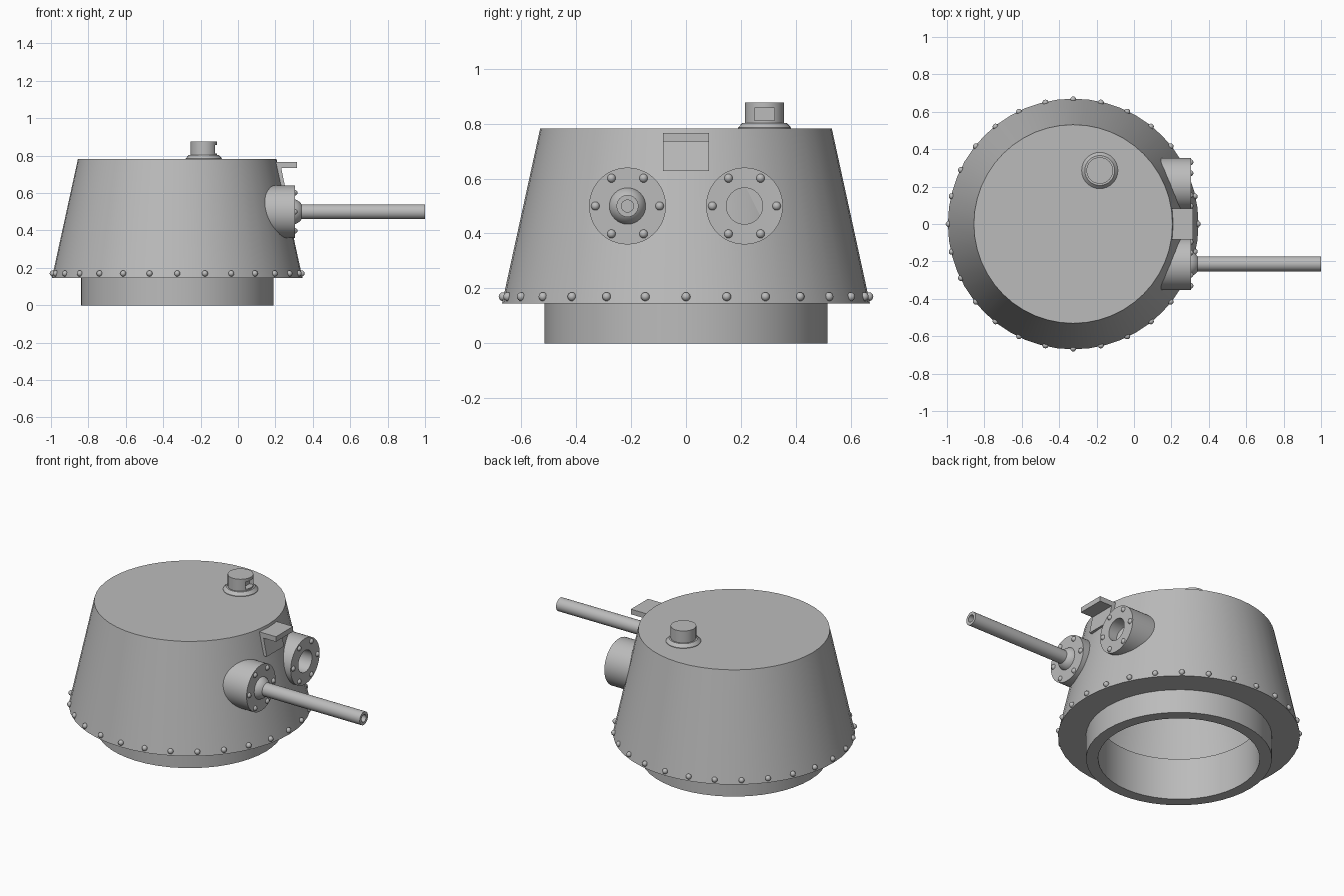
import bpy, bmesh, math
from mathutils import Matrix, Vector

if "Cube" in bpy.data.objects:
    bpy.data.objects.remove(bpy.data.objects["Cube"])

steel = bpy.data.materials.new("grey_steel")
steel.diffuse_color = (0.5, 0.5, 0.5, 1)
steel.use_nodes = True
steel.node_tree.nodes["Principled BSDF"].inputs["Base Color"].default_value = steel.diffuse_color

CX = -0.325                                  # turret axis
ALONG_X = Matrix.Rotation(math.pi / 2, 4, 'Y')  # turns local +z into +x


def finish(name, bm, smooth=True):
    bmesh.ops.remove_doubles(bm, verts=bm.verts, dist=1e-5)
    bmesh.ops.recalc_face_normals(bm, faces=bm.faces)
    me = bpy.data.meshes.new(name)
    bm.to_mesh(me)
    bm.free()
    me.materials.append(steel)
    ob = bpy.data.objects.new(name, me)
    bpy.context.collection.objects.link(ob)
    if smooth:
        bpy.ops.object.select_all(action='DESELECT')
        ob.select_set(True)
        bpy.context.view_layer.objects.active = ob
        bpy.ops.object.shade_smooth_by_angle(angle=math.radians(30))
    return ob


def lathe(name, profile, loc, seg=48, turn=Matrix(), closed=False):
    """Spin (radius, height) points about local z, then turn and place."""
    bm = bmesh.new()
    vs = [bm.verts.new((r, 0, h)) for r, h in profile]
    es = [bm.edges.new(p) for p in zip(vs, vs[1:])]
    if closed:
        es.append(bm.edges.new((vs[-1], vs[0])))
    bmesh.ops.spin(bm, geom=vs + es, cent=(0, 0, 0), axis=(0, 0, 1),
                   angle=2 * math.pi, steps=seg)
    bm.transform(Matrix.Translation(loc) @ turn)
    return finish(name, bm)


def prism(name, outline, half_width, y=0):
    """Extrude an (x, z) outline along y."""
    bm = bmesh.new()
    f = bm.faces.new([bm.verts.new((x, y - half_width, z)) for x, z in outline])
    g = bmesh.ops.extrude_face_region(bm, geom=[f])
    bmesh.ops.translate(bm, vec=(0, 2 * half_width, 0),
                        verts=[v for v in g['geom'] if isinstance(v, bmesh.types.BMVert)])
    return finish(name, bm, False)


def rivets(name, points, r):
    bm = bmesh.new()
    for p in points:
        bmesh.ops.create_uvsphere(bm, u_segments=12, v_segments=8, radius=r,
                                  matrix=Matrix.Translation(p))
    return finish(name, bm)


# Hollow conical body with the turret ring below it
lathe("turret_body", [(0.448, 0), (0.515, 0), (0.515, 0.145), (0.67, 0.145),
                      (0.531, 0.782), (0, 0.782), (0, 0.74), (0.48, 0.74),
                      (0.58, 0.256), (0.448, 0.256)], (CX, 0, 0), closed=True)

# Rivets around the lower rim
rivets("rim_rivet", [Vector((CX + 0.666 * math.cos(a), 0.666 * math.sin(a), 0.17))
                     for a in (2 * math.pi * i / 28 for i in range(28))], 0.016)

# Two round mounts, one blanked by the gun, one with an open port
lathe("gun_mount", [(0, 0), (0.14, 0), (0.14, 0.185), (0, 0.185)],
      (0.12, -0.213, 0.5), turn=ALONG_X)
lathe("port_mount", [(0, 0), (0.14, 0), (0.14, 0.185), (0.066, 0.185),
                     (0.066, 0.09), (0, 0.09)], (0.12, 0.213, 0.5), turn=ALONG_X)
for name, y in (("gun_mount_bolt", -0.213), ("port_mount_bolt", 0.213)):
    rivets(name, [Vector((0.302, y + 0.117 * math.cos(a), 0.5 + 0.117 * math.sin(a)))
                  for a in (math.pi * i / 3 for i in range(6))], 0.016)

# Ball joint and barrel with a bored muzzle
ball = [(0.07 * math.cos(a), 0.07 * math.sin(a))
        for a in (math.pi / 2 * i / 8 for i in range(9))]
lathe("gun_ball", [(0, 0)] + ball, (0.283, -0.213, 0.5), 32, ALONG_X)
lathe("gun_barrel", [(0, 0), (0.04, 0), (0.04, 0.7), (0.022, 0.7), (0.022, 0.55),
                     (0, 0.55)], (0.3, -0.213, 0.5), 32, ALONG_X)

# Vision flap: sloped plate with a hood over it
prism("vision_plate", [(0.17, 0.627), (0.253, 0.627), (0.23, 0.74), (0.17, 0.74)], 0.083)
prism("vision_hood", [(0.195, 0.735), (0.315, 0.735), (0.315, 0.766), (0.195, 0.766)], 0.083)

# Periscope on the roof
PX, PY = -0.183, 0.286
lathe("periscope_base", [(0, 0.775), (0.097, 0.775), (0.097, 0.785), (0.08, 0.803),
                         (0, 0.803)], (PX, PY, 0), 32)
head = lathe("periscope_head", [(0, 0.795), (0.071, 0.795), (0.071, 0.876), (0, 0.876)],
             (PX, PY, 0), 32)
cutter = prism("periscope_window_cutter", [(PX + 0.035, 0.812), (PX + 0.1, 0.812),
               (PX + 0.1, 0.857), (PX + 0.035, 0.857)], 0.037, PY)
cutter.hide_render = True
cutter.hide_viewport = True
cut = head.modifiers.new("window", 'BOOLEAN')
cut.operation = 'DIFFERENCE'
cut.solver = 'EXACT'
cut.object = cutter
